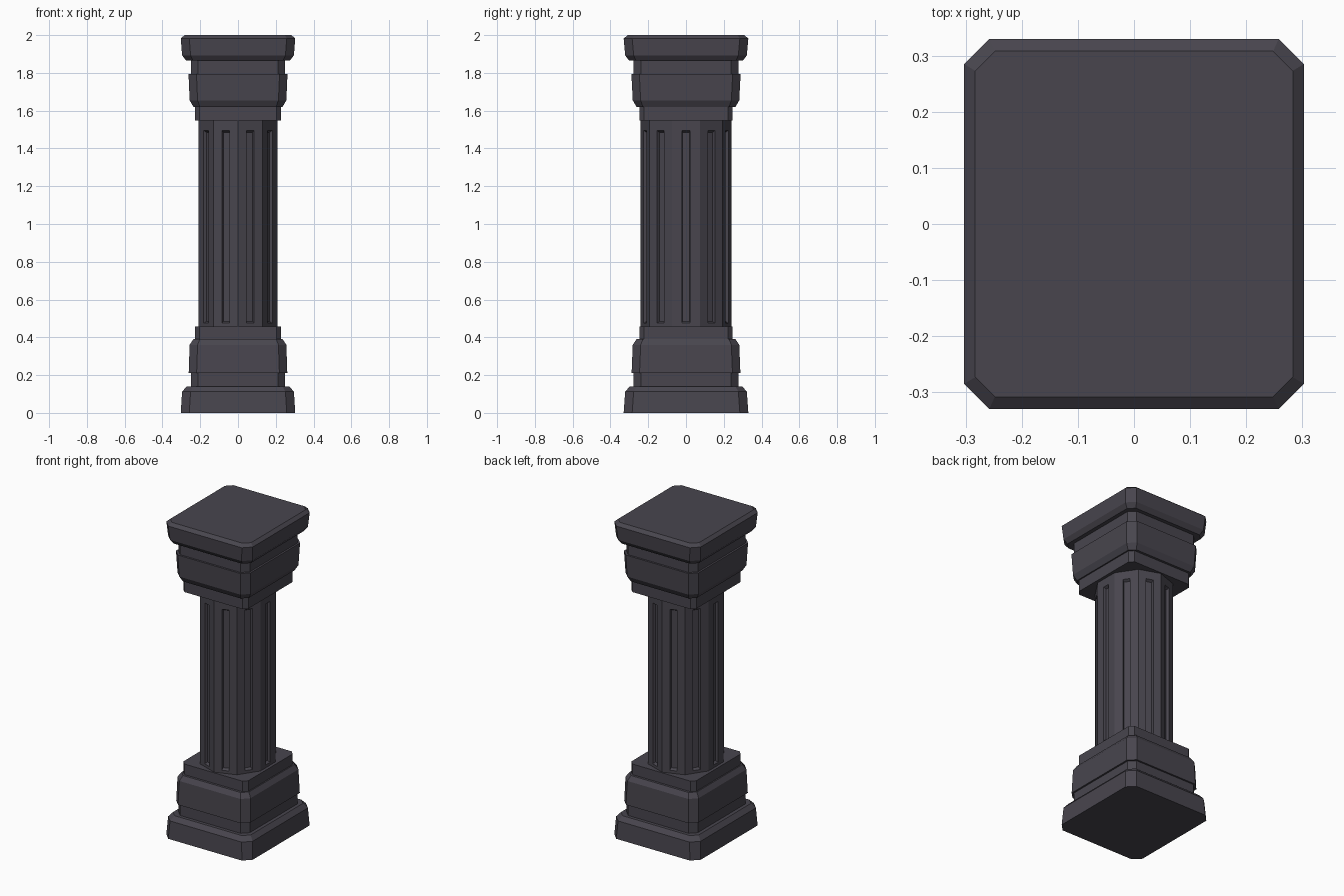
import bpy, bmesh
from math import sin, cos, radians
from mathutils import Vector

if "Cube" in bpy.data.objects:
    bpy.data.objects.remove(bpy.data.objects["Cube"])

stone = bpy.data.materials.new("dark_stone")
stone.diffuse_color = (0.065, 0.06, 0.076, 1)
stone.use_nodes = True
stone.node_tree.nodes["Principled BSDF"].inputs["Base Color"].default_value = stone.diffuse_color


def finish(name, bm):
    bmesh.ops.remove_doubles(bm, verts=bm.verts[:], dist=1e-5)
    bmesh.ops.recalc_face_normals(bm, faces=bm.faces[:])
    mesh = bpy.data.meshes.new(name)
    bm.to_mesh(mesh)
    bm.free()
    mesh.materials.append(stone)
    obj = bpy.data.objects.new(name, mesh)
    bpy.context.collection.objects.link(obj)


def bridge(bm, a, b):
    n = len(a)
    for i in range(n):
        bm.faces.new((a[i], a[(i + 1) % n], b[(i + 1) % n], b[i]))


def block(name, sections):
    """Stack of corner-cut rectangles; each section is (z, half x, half y, corner cut)."""
    bm = bmesh.new()
    rings = []
    for z, x, y, c in sections:
        pts = [(x, c - y), (x, y - c), (x - c, y), (c - x, y),
               (-x, y - c), (-x, c - y), (c - x, -y), (x - c, -y)]
        rings.append([bm.verts.new((px, py, z)) for px, py in pts])
    for a, b in zip(rings, rings[1:]):
        bridge(bm, a, b)
    bm.faces.new(rings[0])
    bm.faces.new(rings[-1])
    finish(name, bm)


# Base, from the floor up
block("base_plinth", [(0, .303, .33, .045), (.112, .296, .322, .045), (.14, .272, .298, .036)])
block("base_neck", [(.13, .25, .277, .038), (.215, .25, .277, .038)])
block("base_block", [(.21, .261, .288, .042), (.36, .256, .282, .042), (.39, .236, .262, .034)])
block("base_collar", [(.38, .228, .247, .025), (.457, .228, .247, .025)])

# Capital, from the shaft up
block("capital_collar", [(1.547, .228, .247, .025), (1.63, .228, .247, .025)])
block("capital_block", [(1.62, .236, .262, .034), (1.655, .256, .282, .042), (1.793, .262, .289, .042)])
block("capital_neck", [(1.785, .25, .277, .038), (1.875, .25, .277, .038)])
block("capital_slab", [(1.865, .275, .301, .036), (1.893, .296, .322, .045),
                       (1.982, .303, .33, .045), (2.0, .283, .308, .035)])

# Ten-sided shaft with one sunken flute per side
bm = bmesh.new()
SIDES = 10
corners = [Vector((.22 * cos(radians(90 + 36 * k)), .24 * sin(radians(90 + 36 * k)), 0))
           for k in range(SIDES)]
for k in range(SIDES):
    a, b = corners[k], corners[(k + 1) % SIDES]
    mid, along = (a + b) / 2, (b - a).normalized()
    inward = Vector((-along.y, along.x, 0))

    def ring(half, z0, z1, depth):
        return [bm.verts.new(mid + along * s * half + inward * depth + Vector((0, 0, z)))
                for s, z in ((-1, z0), (1, z0), (1, z1), (-1, z1))]

    outer = ring((b - a).length / 2, .45, 1.555, 0)
    rim = ring(.022, .475, 1.495, 0)
    floor = ring(.018, .485, 1.485, .016)
    bridge(bm, outer, rim)
    bridge(bm, rim, floor)
    bm.faces.new(floor)
bmesh.ops.remove_doubles(bm, verts=bm.verts[:], dist=1e-5)
bmesh.ops.holes_fill(bm, edges=[e for e in bm.edges if e.is_boundary], sides=0)
finish("fluted_shaft", bm)
